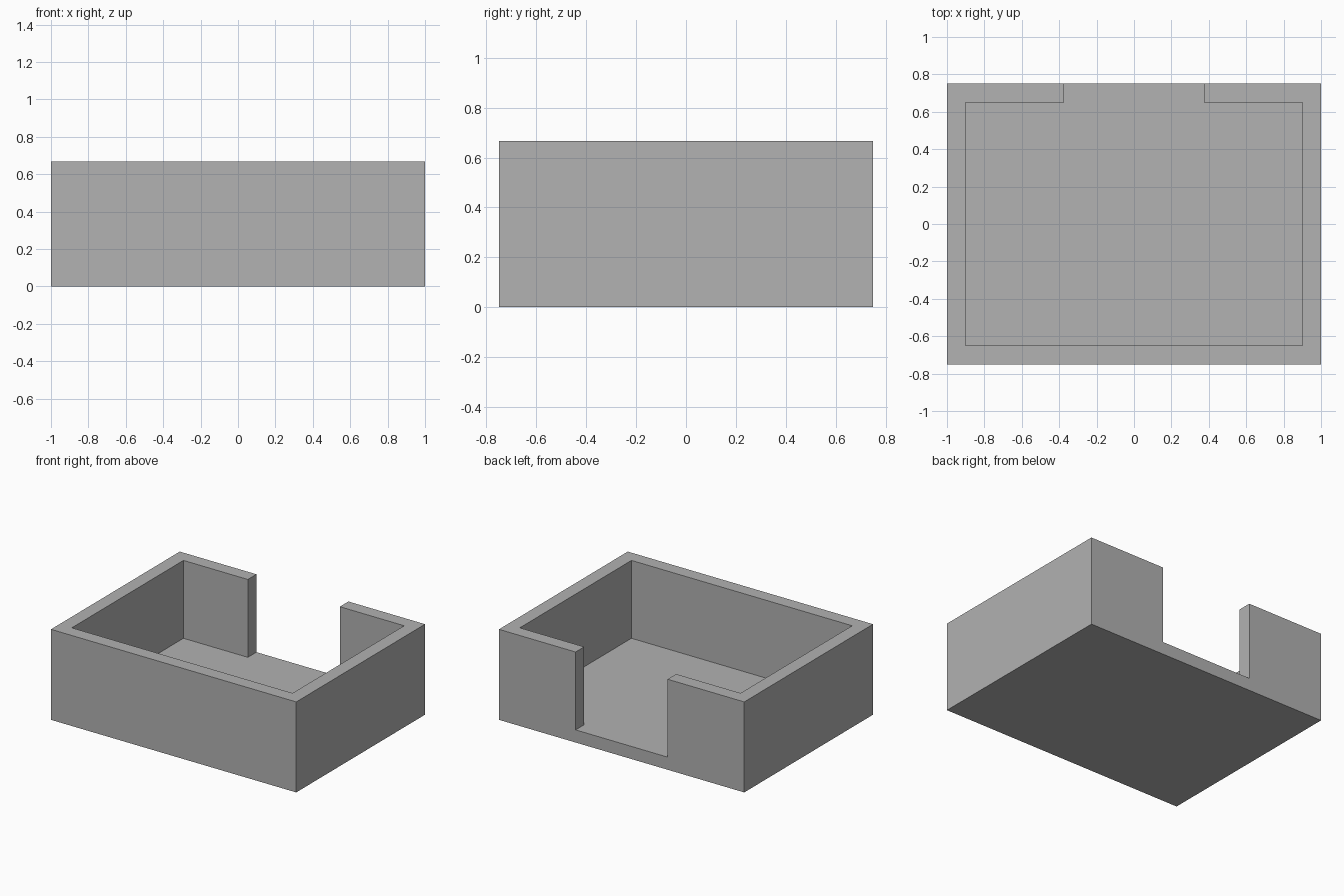
import bpy
import bmesh

# Remove the default cube
cube = bpy.data.objects.get("Cube")
if cube:
    bpy.data.objects.remove(cube, do_unlink=True)

HALF_X, HALF_Y, HEIGHT = 1.0, 0.75, 0.667
WALL, FLOOR, GAP = 0.1, 0.093, 0.375

grey = bpy.data.materials.new("plain grey")
grey.use_nodes = True
colour = (0.445, 0.445, 0.445, 1)
grey.diffuse_color = colour
grey.node_tree.nodes["Principled BSDF"].inputs["Base Color"].default_value = colour


def prism(name, outline, bottom, top):
    """Extrude a flat outline upwards into a solid."""
    bm = bmesh.new()
    base = bm.faces.new([bm.verts.new((x, y, bottom)) for x, y in outline])
    walls = bmesh.ops.extrude_face_region(bm, geom=[base], use_keep_orig=True)
    verts = [g for g in walls["geom"] if isinstance(g, bmesh.types.BMVert)]
    bmesh.ops.translate(bm, verts=verts, vec=(0, 0, top - bottom))
    bmesh.ops.recalc_face_normals(bm, faces=bm.faces)
    mesh = bpy.data.meshes.new(name)
    bm.to_mesh(mesh)
    bm.free()
    mesh.materials.append(grey)
    obj = bpy.data.objects.new(name, mesh)
    bpy.context.collection.objects.link(obj)
    return obj


def mirrored(half):
    """Complete a right-hand half outline across x = 0."""
    return half + [(-x, y) for x, y in reversed(half)]


# Solid block that becomes the open tray
tray = prism("open_tray", mirrored([(HALF_X, -HALF_Y), (HALF_X, HALF_Y)]), 0, HEIGHT)

# Interior pocket together with the doorway through the back wall
in_x, in_y = HALF_X - WALL, HALF_Y - WALL
pocket = prism("pocket_cutter", mirrored([
    (in_x, -in_y), (in_x, in_y), (GAP, in_y), (GAP, HALF_Y + WALL),
]), FLOOR, HEIGHT + WALL)
pocket.hide_render = True

cut = tray.modifiers.new("hollow", "BOOLEAN")
cut.operation = "DIFFERENCE"
cut.solver = "EXACT"
cut.object = pocket

# Apply the cut and discard the cutter
bpy.context.view_layer.objects.active = tray
tray.select_set(True)
bpy.ops.object.modifier_apply(modifier=cut.name)
bpy.data.objects.remove(pocket, do_unlink=True)
